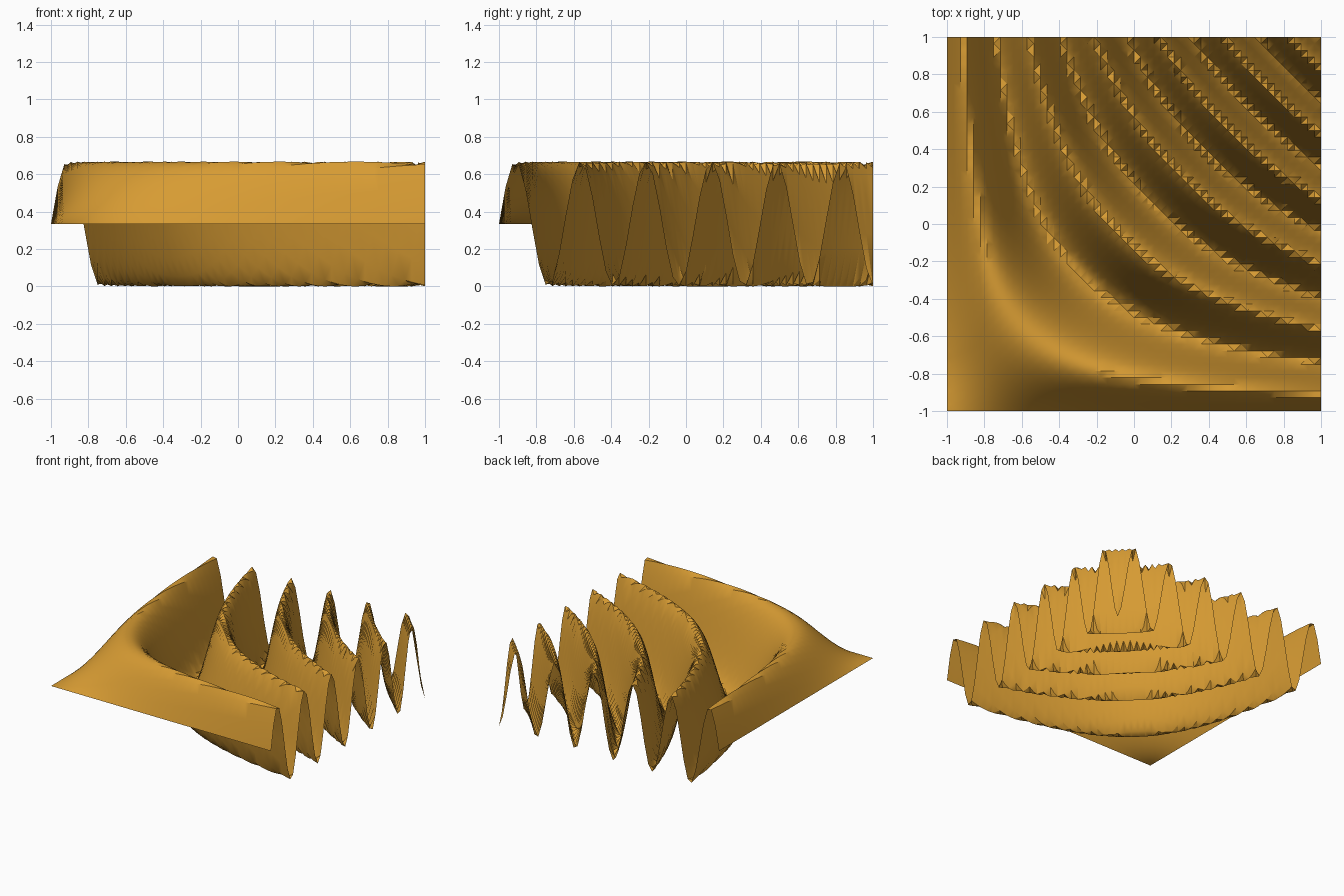
import bpy
import bmesh
import math

cube = bpy.data.objects.get("Cube")
if cube:
    bpy.data.objects.remove(cube, do_unlink=True)

CELLS = 56      # grid cells per side
SPAN = 6.0      # range of both wave coordinates
SCALE = 2.0 / SPAN


def wave_height(u, v):
    return math.sin(u * v)


# Amber surface colour
amber = bpy.data.materials.new("amber")
amber.use_nodes = True
colour = (0.68, 0.33, 0.033, 1.0)
amber.diffuse_color = colour
amber.node_tree.nodes["Principled BSDF"].inputs["Base Color"].default_value = colour

# Rippled sheet: a square grid lifted by the sine of the product of its coordinates
bm = bmesh.new()
steps = [SPAN * i / CELLS for i in range(CELLS + 1)]
grid = [[bm.verts.new((u * SCALE - 1, v * SCALE - 1, wave_height(u, v) * SCALE))
         for v in steps] for u in steps]

# Triangles whose diagonals alternate from cell to cell
for i in range(CELLS):
    for j in range(CELLS):
        a, b = grid[i][j], grid[i + 1][j]
        c, d = grid[i + 1][j + 1], grid[i][j + 1]
        if (i + j) % 2 == 0:
            triangles = ((a, b, c), (a, c, d))
        else:
            triangles = ((a, b, d), (b, c, d))
        for triangle in triangles:
            bm.faces.new(triangle)

# Rest the lowest trough on the ground
lowest = min(v.co.z for v in bm.verts)
bmesh.ops.translate(bm, verts=bm.verts, vec=(0, 0, -lowest))
bm.normal_update()

mesh = bpy.data.meshes.new("rippled_sheet")
bm.to_mesh(mesh)
bm.free()
mesh.materials.append(amber)
sheet = bpy.data.objects.new("rippled_sheet", mesh)
bpy.context.collection.objects.link(sheet)

# Smooth slopes with crisp crests
bpy.ops.object.select_all(action='DESELECT')
sheet.select_set(True)
bpy.context.view_layer.objects.active = sheet
bpy.ops.object.shade_smooth_by_angle(angle=math.radians(30))
